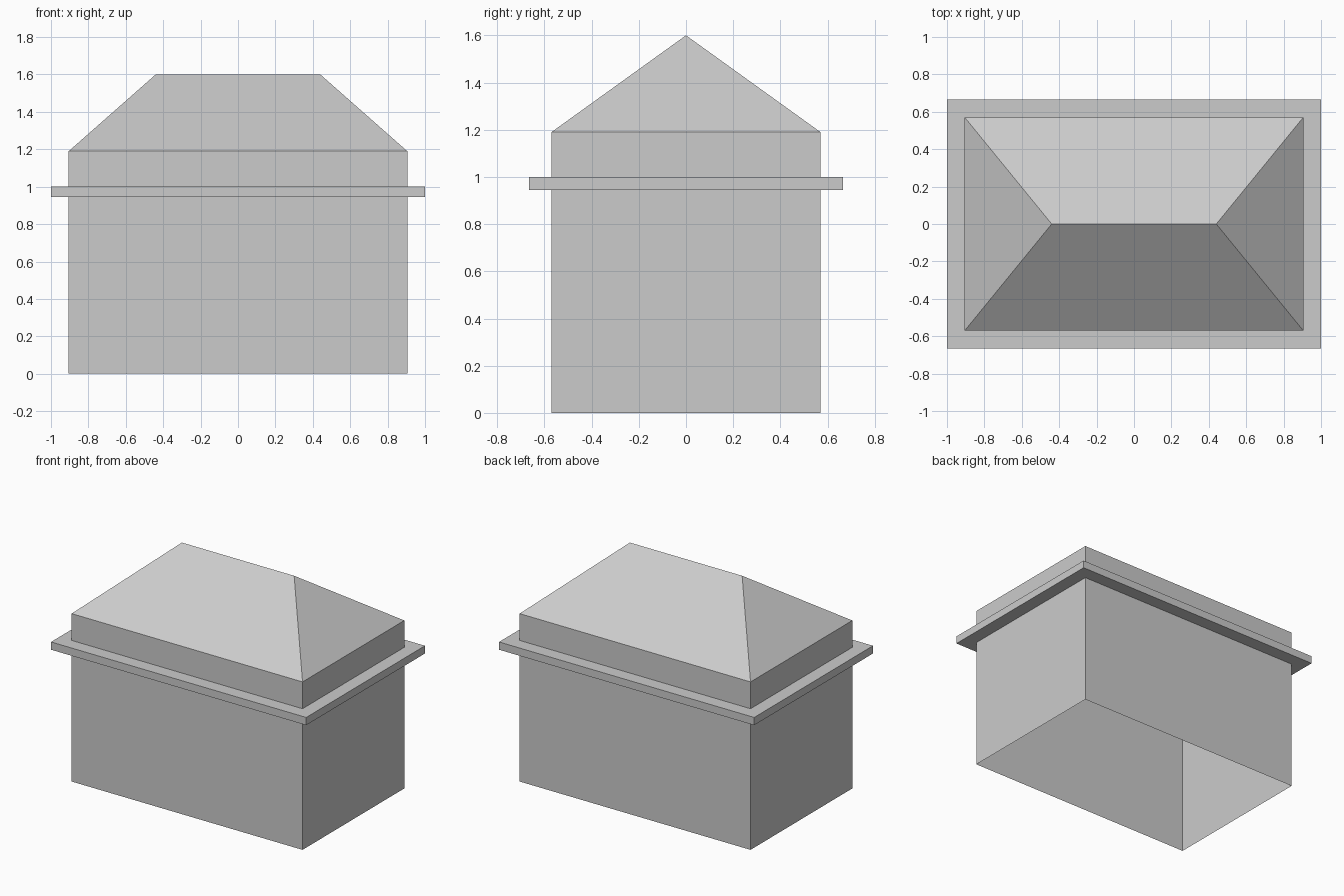
import bpy
import bmesh

cube = bpy.data.objects.get("Cube")
if cube:
    bpy.data.objects.remove(cube, do_unlink=True)

# Single flat colour
grey = bpy.data.materials.new("light_grey")
grey.use_nodes = True
colour = (0.6, 0.6, 0.6, 1.0)
grey.diffuse_color = colour
grey.node_tree.nodes["Principled BSDF"].inputs["Base Color"].default_value = colour

# Main sizes
WALL = (0.905, 0.57)
LEDGE = (1.0, 0.665)
LEDGE_BOTTOM, LEDGE_TOP = 0.945, 1.0
EAVE, RIDGE = 1.19, 1.6
RIDGE_HALF = 0.44


def add_ring(bm, half, z):
    corners = ((-1, -1), (1, -1), (1, 1), (-1, 1))
    return [bm.verts.new((sx * half[0], sy * half[1], z)) for sx, sy in corners]


def finish(bm, name):
    mesh = bpy.data.meshes.new(name)
    bm.to_mesh(mesh)
    bm.free()
    mesh.materials.append(grey)
    obj = bpy.data.objects.new(name, mesh)
    bpy.context.collection.objects.link(obj)
    return obj


def rectangular_shell(name, levels):
    """Join rectangular rings, listed bottom to top, with open ends."""
    bm = bmesh.new()
    rings = [add_ring(bm, half, z) for half, z in levels]
    for low, high in zip(rings, rings[1:]):
        for i in range(4):
            j = (i + 1) % 4
            bm.faces.new((low[i], low[j], high[j], high[i]))
    return finish(bm, name)


# Walls, open at the base
rectangular_shell("lower_walls", [(WALL, 0), (WALL, LEDGE_BOTTOM)])

# Projecting ledge: underside, edge and top
rectangular_shell("ledge", [(WALL, LEDGE_BOTTOM), (LEDGE, LEDGE_BOTTOM),
                            (LEDGE, LEDGE_TOP), (WALL, LEDGE_TOP)])

# Low wall between ledge and roof
rectangular_shell("upper_walls", [(WALL, LEDGE_TOP), (WALL, EAVE)])

# Hipped roof
bm = bmesh.new()
front_right, front_left, back_left, back_right = add_ring(bm, WALL, EAVE)
ridge_right = bm.verts.new((-RIDGE_HALF, 0, RIDGE))
ridge_left = bm.verts.new((RIDGE_HALF, 0, RIDGE))
bm.faces.new((front_right, front_left, ridge_left, ridge_right))
bm.faces.new((back_left, back_right, ridge_right, ridge_left))
bm.faces.new((front_left, back_left, ridge_left))
bm.faces.new((back_right, front_right, ridge_right))
finish(bm, "hipped_roof")
